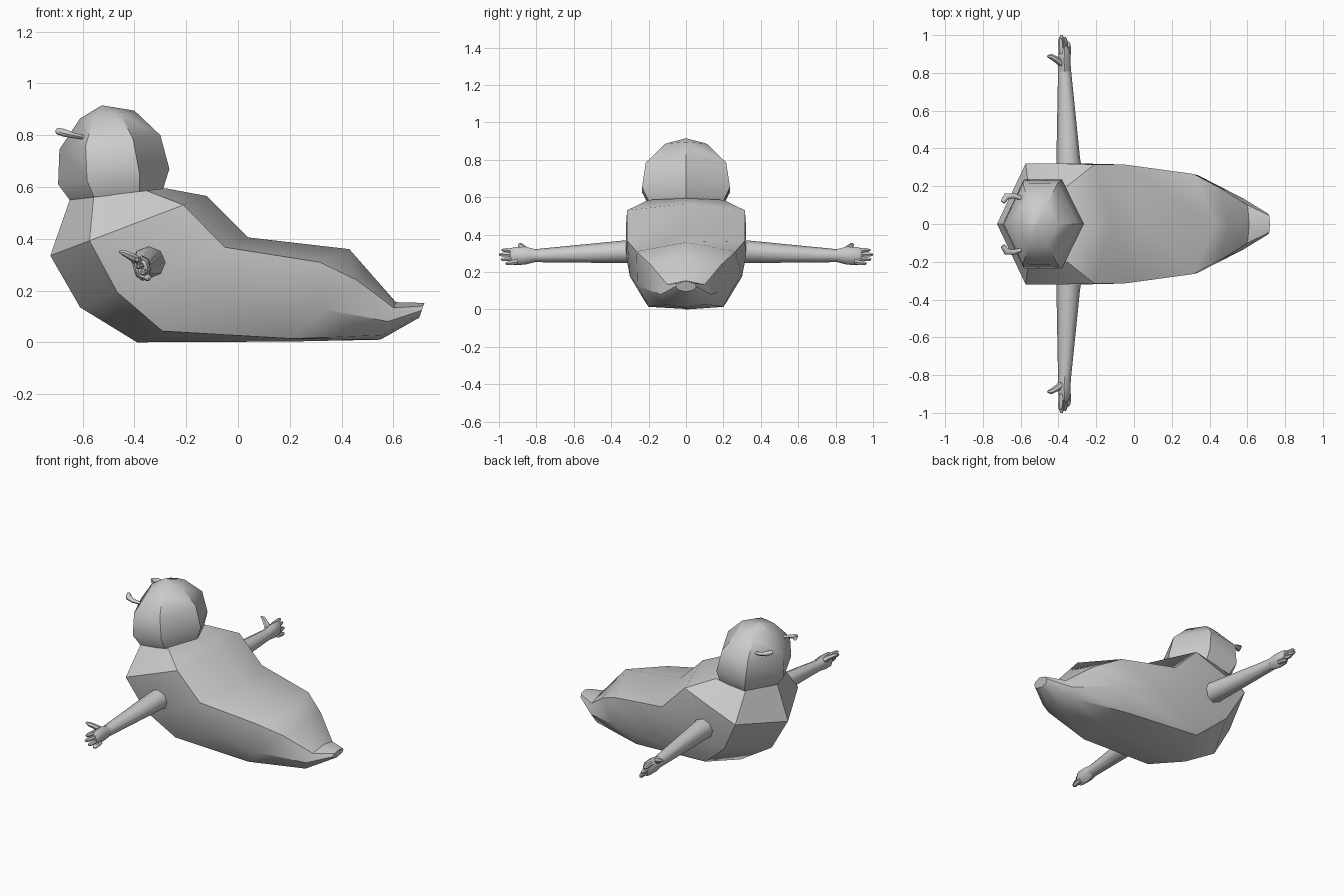
import bpy, bmesh, math
from mathutils import Vector

if "Cube" in bpy.data.objects:
    bpy.data.objects.remove(bpy.data.objects["Cube"])


def finish(name, rings, angle=40, mirror=False):
    """Skin a list of closed rings, cap both ends and shade."""
    bm = bmesh.new()
    vs = [[bm.verts.new(p) for p in ring] for ring in rings]
    n = len(rings[0])
    for a, b in zip(vs, vs[1:]):
        for i in range(n):
            j = (i + 1) % n
            bm.faces.new((a[i], a[j], b[j], b[i]))
    bm.faces.new(vs[0])
    bm.faces.new(vs[-1][::-1])
    bmesh.ops.remove_doubles(bm, verts=bm.verts, dist=0.0005)
    bmesh.ops.recalc_face_normals(bm, faces=bm.faces)
    me = bpy.data.meshes.new(name)
    bm.to_mesh(me)
    bm.free()
    ob = bpy.data.objects.new(name, me)
    bpy.context.collection.objects.link(ob)
    bpy.ops.object.select_all(action='DESELECT')
    ob.select_set(True)
    bpy.context.view_layer.objects.active = ob
    bpy.ops.object.shade_smooth_by_angle(angle=math.radians(angle))
    if mirror:
        m = ob.modifiers.new("mirror", 'MIRROR')
        m.use_axis = (False, True, False)
    return ob


def section(fx, fz, bx, bz, tf, tb, wf, wm, wb):
    """Ring between a front and a back profile point, with half widths at three depths."""
    def at(t, y):
        return (fx + (bx - fx) * t, y, fz + (bz - fz) * t)
    side = [(tf, wf), ((tf + tb) / 2, wm), (tb, wb)]
    return ([at(0, 0)] + [at(t, w) for t, w in side] + [at(1, 0)]
            + [at(t, -w) for t, w in reversed(side)])


def tube(name, pts, radii, sides=8):
    """Mirrored limb; radii are (horizontal, vertical) pairs."""
    pts = [Vector(p) for p in pts]
    rings = []
    for i, p in enumerate(pts):
        d = (pts[min(i + 1, len(pts) - 1)] - pts[max(i - 1, 0)]).normalized()
        u = d.cross(Vector((0, 0, 1))).normalized()
        v = u.cross(d)
        ru, rv = radii[i]
        rings.append([p + u * ru * math.cos(2 * math.pi * k / sides)
                      + v * rv * math.sin(2 * math.pi * k / sides) for k in range(sides)])
    return finish(name, rings, 50, True)


# Body: lofted from the neck round to the upturned tail
finish("body", [section(*s) for s in (
    (-.65, .55, -.28, .595, .25, .80, .19, .21, .20),
    (-.725, .335, -.12, .565, .25, .85, .32, .32, .315),
    (-.61, .135, .04, .405, .22, .86, .28, .32, .315),
    (-.39, .0, .43, .36, .12, .86, .22, .30, .265),
    (.20, .003, .50, .28, .04, .86, .20, .26, .19),
    (.55, .01, .61, .155, .12, .85, .11, .135, .10),
    (.70, .095, .72, .152, .2, .8, .045, .055, .045))])

# Head: faceted, six sided from above
finish("head", [section(*s) for s in (
    (-.65, .55, -.29, .59, .26, .75, .20, .205, .20),
    (-.695, .61, -.265, .67, .26, .73, .235, .235, .235),
    (-.69, .745, -.30, .80, .26, .73, .215, .217, .215),
    (-.61, .865, -.40, .895, .26, .73, .11, .115, .11),
    (-.527, .915, -.523, .915, .3, .7, .001, .001, .001))])

# Eye stalks
tube("eye_stalk", [(-.59, .135, .79), (-.64, .15, .80), (-.675, .145, .81), (-.695, .115, .815)],
     [(.010, .008), (.014, .011), (.018, .015), (.013, .013)])

# Arms
tube("arm", [(-.34, .26, .31), (-.348, .34, .308), (-.368, .82, .287)],
     [(.07, .065), (.063, .06), (.034, .034)])

# Palms
tube("palm", [(-.367, .80, .288), (-.37, .86, .288), (-.368, .92, .285), (-.368, .94, .284)],
     [(.034, .033), (.034, .048), (.03, .048), (.018, .036)])

# Fingers, spread from top to bottom of the palm
for i, (x, y, z) in enumerate(((-.39, .985, .318), (-.385, 1.0, .293),
                               (-.368, .99, .267), (-.350, .965, .245))):
    root = Vector((-.382 + .011 * i, .90, .315 - .02 * i))
    tip = Vector((x, y, z))
    tube("finger_%d" % (i + 1), [root, root.lerp(tip, .55), root.lerp(tip, .85), tip],
         [(.016, .014), (.015, .013), (.013, .011), (.006, .005)], 6)

# Thumbs
tube("thumb", [(-.375, .845, .305), (-.41, .87, .33), (-.44, .887, .345), (-.458, .889, .35)],
     [(.02, .018), (.017, .015), (.014, .012), (.006, .005)], 6)
